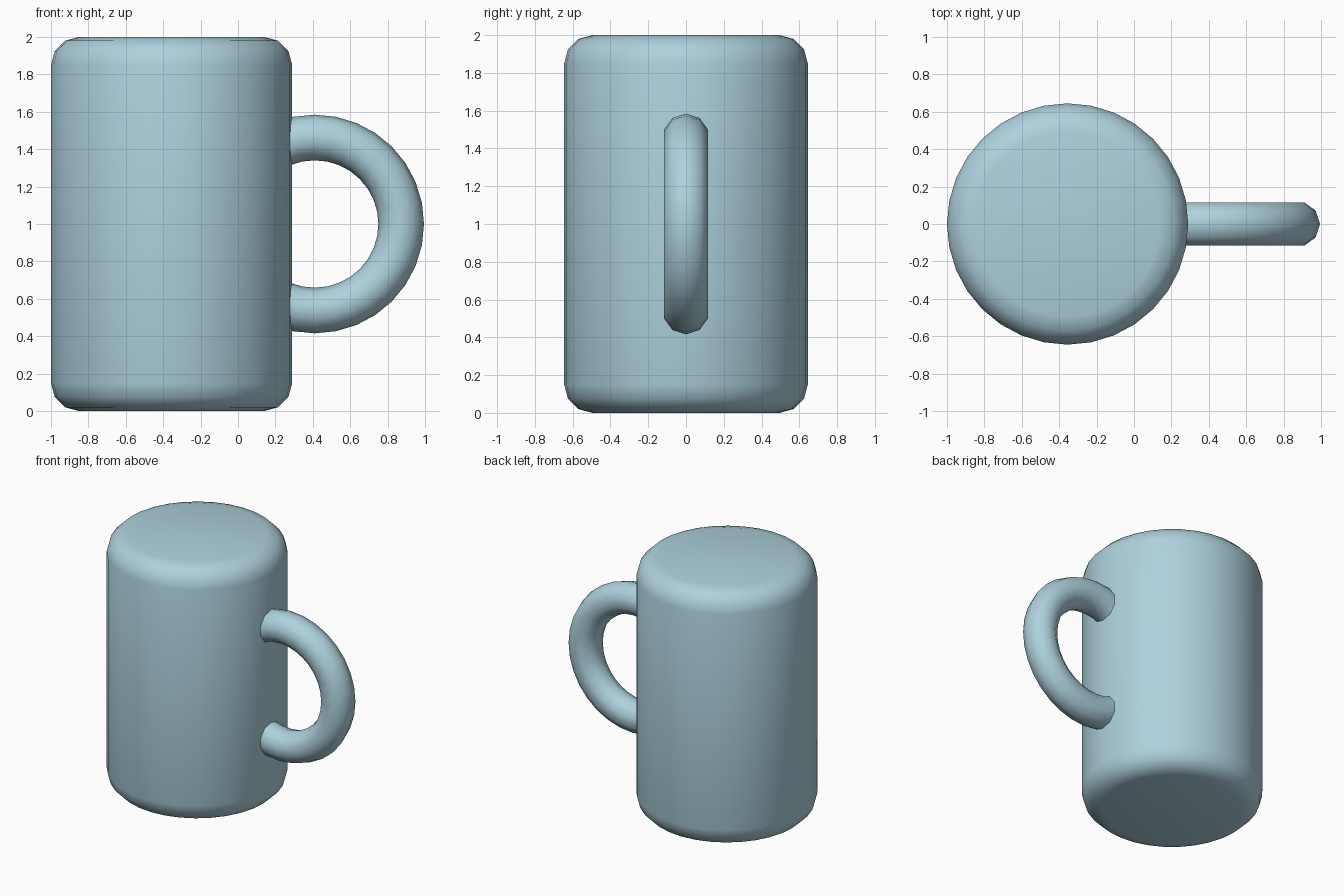
import bpy, bmesh, math
from mathutils import Matrix, Vector

if "Cube" in bpy.data.objects:
    bpy.data.objects.remove(bpy.data.objects["Cube"])

blue = bpy.data.materials.new("pale_blue")
blue.diffuse_color = (0.42, 0.64, 0.72, 1)
blue.use_nodes = True
blue.node_tree.nodes["Principled BSDF"].inputs["Base Color"].default_value = blue.diffuse_color


def finish(name, bm):
    bmesh.ops.recalc_face_normals(bm, faces=bm.faces[:])
    for f in bm.faces:
        f.smooth = True
    me = bpy.data.meshes.new(name)
    bm.to_mesh(me)
    bm.free()
    me.materials.append(blue)
    ob = bpy.data.objects.new(name, me)
    bpy.context.collection.objects.link(ob)
    return ob


# mug body: closed cylinder with rounded rims
bm = bmesh.new()
bmesh.ops.create_cone(bm, cap_ends=True, segments=32, radius1=0.645, radius2=0.645,
                      depth=2, matrix=Matrix.Translation((-0.355, 0, 1)))
rims = [e for e in bm.edges if abs(e.verts[0].co.z - e.verts[1].co.z) < 0.01]
bmesh.ops.bevel(bm, geom=rims, offset=0.15, offset_type='OFFSET', segments=3,
                profile=0.5, affect='EDGES')
finish("mug_body", bm)

# handle: ten-sided ring section swept round an arc, its ends buried in the body
bm = bmesh.new()
centre, major, minor = Vector((0.41, 0, 1)), 0.4625, 0.122
sides, steps, step = 10, 22, math.radians(11.25)
rings = []
for i in range(steps + 1):
    a = (i - steps / 2) * step
    ring = []
    for j in range(sides):
        t = 2 * math.pi * j / sides
        r = major + minor * math.cos(t)
        ring.append(bm.verts.new(centre + Vector((r * math.cos(a), minor * math.sin(t), r * math.sin(a)))))
    rings.append(ring)
for p, q in zip(rings, rings[1:]):
    for j in range(sides):
        k = (j + 1) % sides
        bm.faces.new((p[j], p[k], q[k], q[j]))
bm.faces.new(rings[0])
bm.faces.new(rings[-1])
finish("mug_handle", bm)
